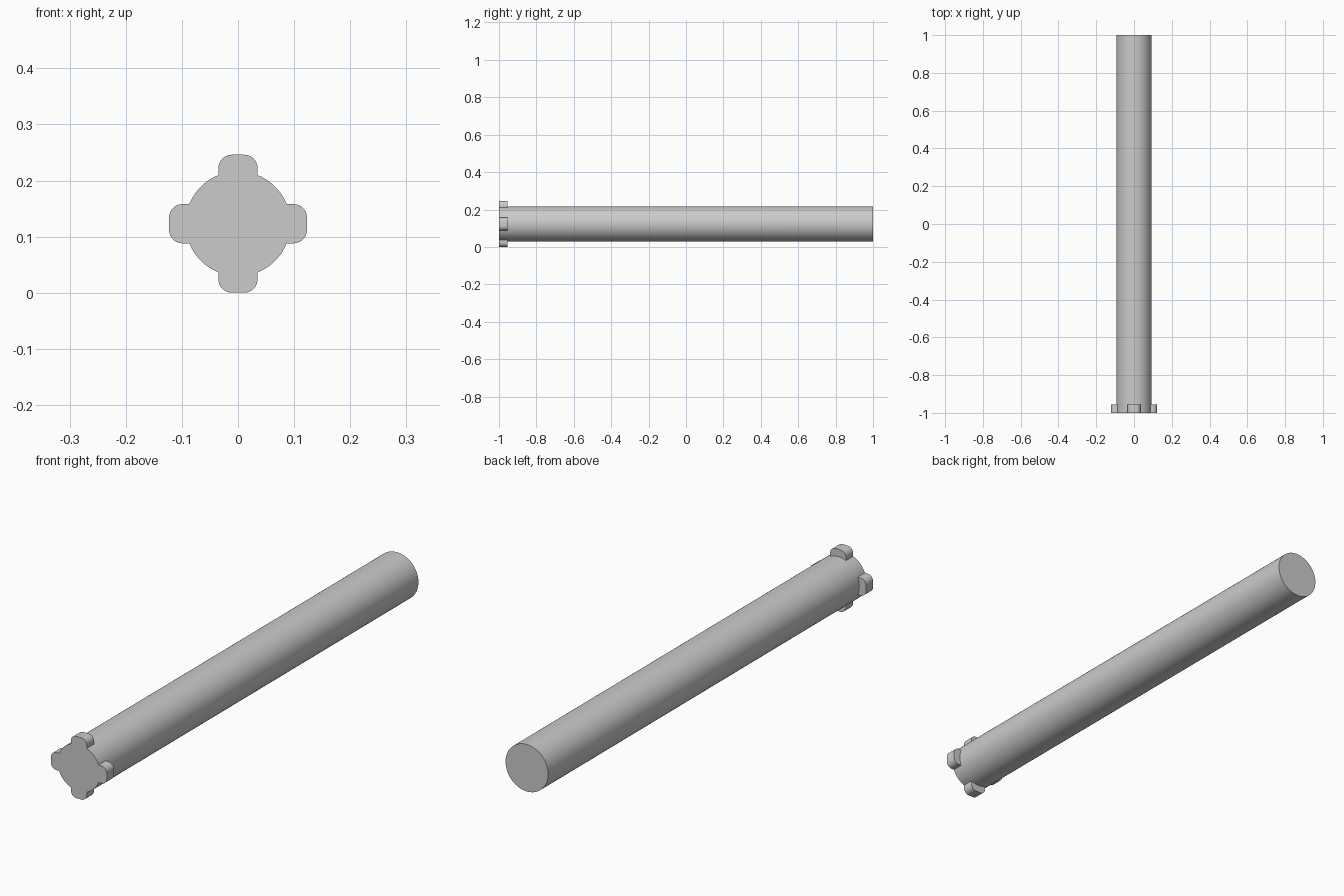
import bpy, bmesh
from math import sin, cos, pi, asin, radians
from mathutils import Vector, Matrix

cube = bpy.data.objects.get("Cube")
if cube:
    bpy.data.objects.remove(cube)

RADIUS, REACH, HALF, FILLET = 0.0935, 0.123, 0.035, 0.024
FRONT, COLLAR, BACK = -1.0, -0.955, 1.0

steel = bpy.data.materials.new("plain grey")
steel.use_nodes = True
grey = (0.6, 0.6, 0.6, 1)
steel.diffuse_color = grey
steel.node_tree.nodes["Principled BSDF"].inputs["Base Color"].default_value = grey


def arc(cx, cz, radius, start, end, steps):
    """Points of a circular arc in the cross-section plane."""
    return [Vector((cx + radius * cos(start + (end - start) * i / steps),
                    cz + radius * sin(start + (end - start) * i / steps)))
            for i in range(steps + 1)]


bm = bmesh.new()


def face(points):
    bm.faces.new([bm.verts.new(p) for p in points])


def at(points, y):
    return [(p.x, y, p.y + REACH) for p in points]


def wall(points, y0, y1):
    for a, b in zip(points, points[1:]):
        face(at([a, b], y0) + at([b, a], y1))


# Cross-section pieces for one quarter: tab on +x, then the bare rod surface
spread = asin(HALF / RADIUS)
root = arc(0, 0, RADIUS, -spread, spread, 8)
bare = arc(0, 0, RADIUS, spread, pi / 2 - spread, 10)
inner = REACH - FILLET
side = HALF - FILLET
tab = ([root[0]] + arc(inner, -side, FILLET, -pi / 2, 0, 6)
       + arc(inner, side, FILLET, 0, pi / 2, 6) + [root[-1]])

# Repeat the quarter around the rod axis
outline, circle = [], []
for k in range(4):
    turn = Matrix.Rotation(k * pi / 2, 2)
    t, r, b = ([turn @ p for p in part] for part in (tab, root, bare))
    wall(t, FRONT, COLLAR)
    face(at(t + r[-2:0:-1], COLLAR))
    wall(b, FRONT, COLLAR)
    wall(r + b[1:], COLLAR, BACK)
    outline += t[:-1] + b[:-1]
    circle += r[:-1] + b[:-1]

# Flat end faces
face(at(outline, FRONT))
face(at(circle, BACK))

bmesh.ops.remove_doubles(bm, verts=bm.verts, dist=0.00001)
bmesh.ops.recalc_face_normals(bm, faces=bm.faces)
mesh = bpy.data.meshes.new("tabbed_rod")
bm.to_mesh(mesh)
bm.free()
mesh.materials.append(steel)
rod = bpy.data.objects.new("tabbed_rod", mesh)
bpy.context.collection.objects.link(rod)

# Smooth round surfaces, crisp ends and tab roots
bpy.ops.object.select_all(action='DESELECT')
rod.select_set(True)
bpy.context.view_layer.objects.active = rod
bpy.ops.object.shade_smooth_by_angle(angle=radians(30))
